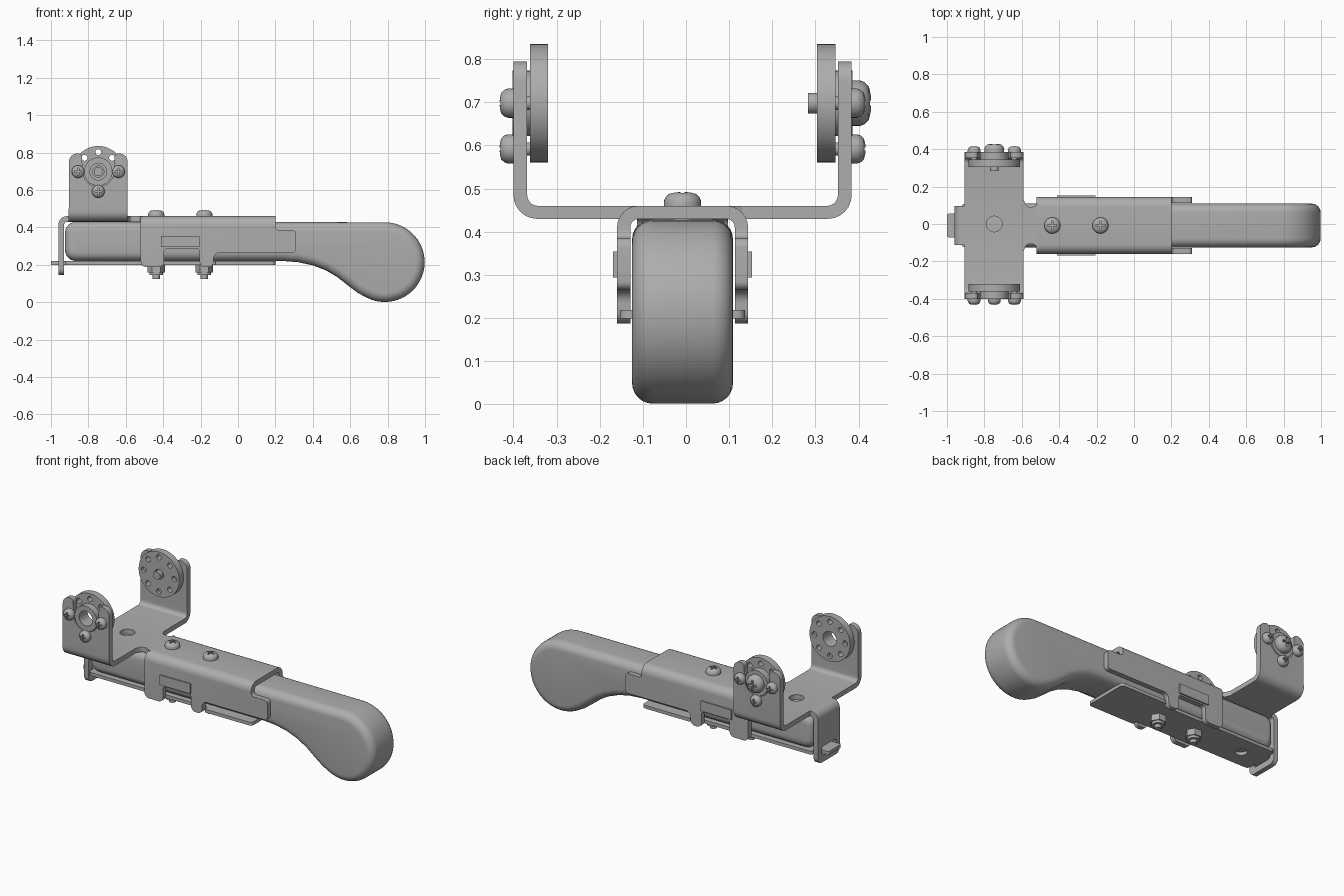
import bpy, bmesh, math
from mathutils import Vector, Matrix

if "Cube" in bpy.data.objects:
    bpy.data.objects.remove(bpy.data.objects["Cube"])

YC = -0.008          # middle plane of the model
PIVOT = (-0.747, 0.698)
parts = []

grey = bpy.data.materials.new("satin_grey")
grey.use_nodes = True
grey.diffuse_color = (0.42, 0.42, 0.42, 1)
grey.node_tree.nodes["Principled BSDF"].inputs["Base Color"].default_value = grey.diffuse_color


def rounded(points, steps=6):
    """Closed outline with a fillet at every point given as (a, b, radius)."""
    out = []
    for i, p in enumerate(points):
        v = Vector(p[:2])
        if len(p) < 3:
            out.append(v)
            continue
        u = (Vector(points[i - 1][:2]) - v).normalized()
        w = (Vector(points[(i + 1) % len(points)][:2]) - v).normalized()
        half = u.angle(w) / 2
        start = v + u * p[2] / math.tan(half)
        end = v + w * p[2] / math.tan(half)
        c = v + (u + w).normalized() * p[2] / math.sin(half)
        a0 = math.atan2(start.y - c.y, start.x - c.x)
        turn = math.atan2(end.y - c.y, end.x - c.x) - a0
        turn = (turn + math.pi) % (2 * math.pi) - math.pi
        out += [c + p[2] * Vector((math.cos(a0 + turn * k / steps), math.sin(a0 + turn * k / steps)))
                for k in range(steps + 1)]
    return out


def finish(name, bm):
    bmesh.ops.recalc_face_normals(bm, faces=bm.faces)
    mesh = bpy.data.meshes.new(name)
    bm.to_mesh(mesh)
    bm.free()
    mesh.materials.append(grey)
    ob = bpy.data.objects.new(name, mesh)
    bpy.context.collection.objects.link(ob)
    parts.append(ob)
    return ob


def prism(name, outline, axis, lo, hi, soft=0):
    """Extrude an outline along an axis, optionally rounding both rims."""
    place = {"x": lambda a, b, d: (d, a, b), "y": lambda a, b, d: (a, d, b), "z": lambda a, b, d: (a, b, d)}[axis]
    bm = bmesh.new()
    low, high = [[bm.verts.new(place(p[0], p[1], d)) for p in outline] for d in (lo, hi)]
    caps = [bm.faces.new(low), bm.faces.new(high)]
    for i in range(len(outline)):
        bm.faces.new((low[i - 1], low[i], high[i], high[i - 1]))
    bmesh.ops.recalc_face_normals(bm, faces=bm.faces)
    if soft:
        rims = [e for f in caps for e in f.edges]
        bmesh.ops.bevel(bm, geom=rims, offset=soft, segments=6, profile=0.5, affect="EDGES")
    return finish(name, bm)


def box(name, x, y, z):
    return prism(name, [(x[0], y[0]), (x[1], y[0]), (x[1], y[1]), (x[0], y[1])], "z", *z)


def disc(a, b, r, n=28):
    return [(a + r * math.cos(2 * math.pi * k / n), b + r * math.sin(2 * math.pi * k / n)) for k in range(n)]


def lathe(name, profile, n=28):
    """Solid of revolution about local z from (radius, height) pairs."""
    bm = bmesh.new()
    rings = [[bm.verts.new((x, y, h)) for x, y in disc(0, 0, r, n)] for r, h in profile]
    for a, b in zip(rings, rings[1:]):
        for i in range(n):
            bm.faces.new((a[i - 1], a[i], b[i], b[i - 1]))
    bm.faces.new(rings[0])
    bm.faces.new(rings[-1])
    return finish(name, bm)


def cut(ob, tool, op="DIFFERENCE"):
    mod = ob.modifiers.new("cut", "BOOLEAN")
    mod.object, mod.operation, mod.solver = tool, op, "EXACT"
    bpy.context.view_layer.update()
    mesh = bpy.data.meshes.new_from_object(ob.evaluated_get(bpy.context.evaluated_depsgraph_get()))
    ob.modifiers.clear()
    ob.data = mesh
    parts.remove(tool)
    bpy.data.objects.remove(tool)


def screw(name, r, h, shaft, place, direction):
    """Domed cross-head screw; shaft runs backwards from the head seat."""
    ob = lathe(name, [(r * 0.45, -shaft), (r * 0.45, 0), (r, 0), (r, h * 0.4), (r * 0.92, h * 0.65),
                      (r * 0.72, h * 0.88), (r * 0.4, h * 0.98), (r * 0.1, h)])
    for a, b in ((0.55, 0.11), (0.11, 0.55)):
        cut(ob, box("slot", (-a * r, a * r), (-b * r, b * r), (h * 0.55, h * 2)))
    turn = Vector((0, 0, 1)).rotation_difference(Vector(direction)).to_matrix().to_4x4()
    ob.data.transform(Matrix.Translation(place) @ turn)


# Grip with a bulbous end
ball = [(0.785 + 0.213 * math.cos(t), 0.214 + 0.213 * math.sin(t))
        for t in [math.radians(-118 + 208 * k / 26) for k in range(27)]]
grip = rounded([(-0.925, 0.43, 0.06), (-0.925, 0.22, 0.06), (0.24, 0.22), (0.32, 0.214), (0.40, 0.197),
                (0.47, 0.17), (0.53, 0.135), (0.59, 0.088), (0.64, 0.05)] + ball)
prism("handle", grip, "y", YC - 0.117, YC + 0.117, soft=0.048)

# Folded channel clamped over the handle
o, i = 0.152, 0.121
channel = prism("channel", rounded([
    (YC - o, 0.15), (YC - i, 0.15), (YC - i, 0.43, 0.02), (YC + i, 0.43, 0.02), (YC + i, 0.15),
    (YC + o, 0.15), (YC + o, 0.46, 0.05), (YC - o, 0.46, 0.05)]), "x", -0.54, 0.33)
cut(channel, prism("side_shape", rounded([
    (-0.52, 0.48), (-0.52, 0.187, 0.03), (-0.395, 0.187, 0.03), (-0.395, 0.285, 0.015), (-0.205, 0.285, 0.015),
    (-0.205, 0.187, 0.03), (-0.13, 0.187, 0.03), (-0.13, 0.265, 0.03), (0.31, 0.265, 0.02),
    (0.31, 0.385, 0.02), (0.2, 0.385, 0.02), (0.2, 0.48)]), "y", -0.3, 0.3), "INTERSECT")
for side, word in ((-1, "front"), (1, "back")):
    ys = sorted((YC + side * 0.14, YC + side * 0.161))
    box(word + "_louver", (-0.412, -0.205), ys, (0.294, 0.354))

# Transverse bracket with two notched arms
o, i = 0.392, 0.36
bracket = prism("cross_bracket", rounded([
    (YC - o, 0.43, 0.055), (YC + o, 0.43, 0.055), (YC + o, 0.9), (YC + i, 0.9), (YC + i, 0.46, 0.025),
    (YC - i, 0.46, 0.025), (YC - i, 0.9), (YC - o, 0.9)]), "x", -0.905, -0.59)
px, pz = PIVOT
cut(bracket, prism("arm_shape", rounded([
    (px - 0.2, 0.4), (px + 0.2, 0.4), (px + 0.2, 0.5), (px + 0.157, 0.5), (px + 0.157, 0.795, 0.045),
    (px + 0.088, 0.795, 0.02), (px + 0.08, 0.62, 0.078), (px - 0.08, 0.62, 0.078),
    (px - 0.088, 0.795, 0.02), (px - 0.157, 0.795, 0.045), (px - 0.157, 0.5), (px - 0.2, 0.5)]),
    "y", -0.6, 0.6), "INTERSECT")
cut(bracket, prism("base_hole", disc(px, 0, 0.042), "z", 0.4, 0.5))

# Neck joining bracket to channel, flared at both ends
prism("neck", rounded([(-0.6, -0.145), (-0.59, -0.145), (-0.575, YC - 0.1, 0.02), (-0.535, YC - 0.1, 0.02),
                       (-0.51, -0.13), (-0.51, 0.114), (-0.535, YC + 0.1, 0.02), (-0.575, YC + 0.1, 0.02),
                       (-0.59, 0.13), (-0.6, 0.13)]), "z", 0.43, 0.46)

# End hook folded down with a slot for the base plate tongue
hook = prism("end_hook", rounded([
    (-0.89, 0.46), (-0.96, 0.46, 0.045), (-0.96, 0.13), (-0.93, 0.13), (-0.93, 0.43, 0.018), (-0.89, 0.43)]),
    "y", YC - 0.12, YC + 0.12)
cut(hook, prism("hook_shape", rounded([
    (YC - 0.105, 0.145, 0.035), (YC + 0.105, 0.145, 0.035), (YC + 0.105, 0.5), (YC - 0.105, 0.5)]),
    "x", -1.1, -0.8), "INTERSECT")
cut(hook, prism("hook_slot", rounded([
    (YC - 0.072, 0.185, 0.02), (YC + 0.072, 0.185, 0.02), (YC + 0.072, 0.24, 0.02), (YC - 0.072, 0.24, 0.02)]),
    "x", -1.1, -0.8))

# Base plate beneath the handle
half = [(-1.0, 0.063, 0.01), (-0.925, 0.063), (-0.925, 0.115, 0.02), (-0.12, 0.115), (-0.12, 0.145, 0.01),
        (0.2, 0.145, 0.02)]
plate = prism("base_plate", rounded([(p[0], YC + p[1], *p[2:]) for p in half]
                                    + [(p[0], YC - p[1], *p[2:]) for p in reversed(half)]), "z", 0.199, 0.219)
cut(plate, prism("plate_hole", disc(-0.78, YC, 0.035), "z", 0.1, 0.3))

# Clamp bolts with nuts underneath
for n, x in enumerate((-0.437, -0.18), 1):
    screw(f"clamp_bolt_{n}", 0.043, 0.034, 0.333, (x, YC, 0.458), (0, 0, 1))
    prism(f"clamp_nut_{n}", disc(x, YC, 0.047, 6), "z", 0.16, 0.2)
    prism(f"nut_collar_{n}", disc(x, YC, 0.036), "z", 0.145, 0.161)

# Pivot discs, hubs and their mounting screws
for side, word in ((-1, "front"), (1, "back")):
    def span(a, b):
        return sorted((YC + side * a, YC + side * b))
    wheel = prism(word + "_disc", disc(px, pz, 0.137, 48), "y", *span(0.312, 0.354))
    for hx, hz in disc(px, pz, 0.104, 8):
        cut(wheel, prism("hole", disc(hx, hz, 0.016, 16), "y", *span(0.3, 0.37)))
    hub = prism(word + "_hub", disc(px, pz, 0.076), "y", *span(0.353, 0.394))
    bore = 0.045 if side < 0 else 0.03
    for ob in (wheel, hub):
        cut(ob, prism("bore", disc(px, pz, bore), "y", *span(0.2, 0.5)))
    for n, (dx, dz) in enumerate(((-0.108, 0), (0.108, 0), (0, -0.106)), 1):
        screw(f"{word}_disc_screw_{n}", 0.034, 0.033, 0.06, (px + dx, YC + side * 0.391, pz + dz), (0, side, 0))

# Pivot pin on the back disc only
screw("pivot_pin", 0.053, 0.043, 0.103, (px, YC + 0.394, pz), (0, 1, 0))

# Soft shading with crisp edges
bpy.ops.object.select_all(action="DESELECT")
for ob in parts:
    ob.select_set(True)
bpy.context.view_layer.objects.active = parts[0]
bpy.ops.object.shade_smooth_by_angle(angle=math.radians(32))
